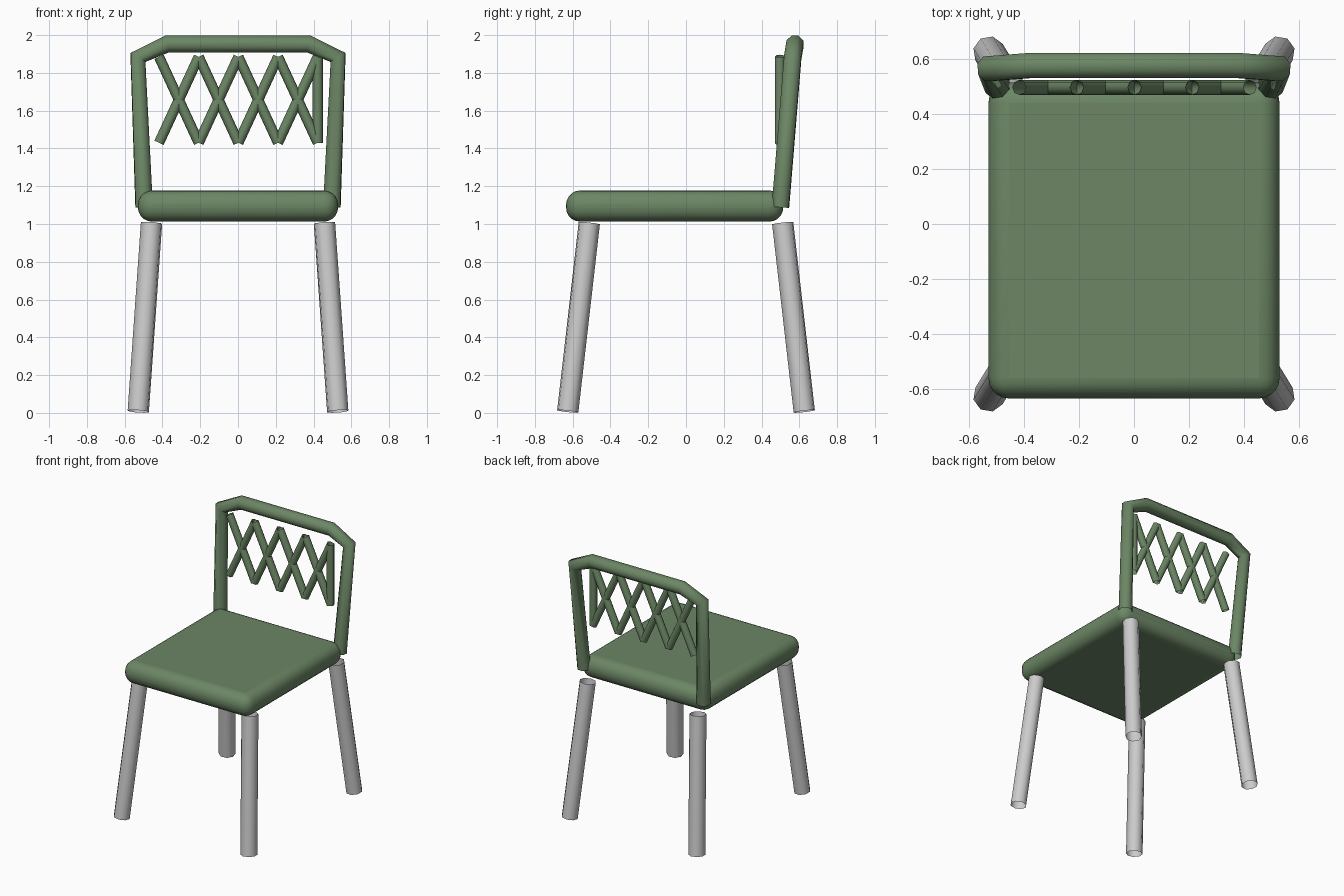
import bpy
import bmesh

if "Cube" in bpy.data.objects:
    bpy.data.objects.remove(bpy.data.objects["Cube"])

green = bpy.data.materials.new("green_paint")
green.diffuse_color = (0.15, 0.24, 0.13, 1)
green.use_nodes = True
green.node_tree.nodes["Principled BSDF"].inputs["Base Color"].default_value = green.diffuse_color


def tube(name, paths, radius, mat=None):
    """Eight-sided round tube along one or more polylines, converted to mesh."""
    cu = bpy.data.curves.new(name, 'CURVE')
    cu.dimensions = '3D'
    cu.bevel_depth = radius
    cu.bevel_resolution = 2
    for pts in paths:
        sp = cu.splines.new('POLY')
        sp.points.add(len(pts) - 1)
        for p, co in zip(sp.points, pts):
            p.co = (*co, 1)
    ob = bpy.data.objects.new(name, cu)
    bpy.context.collection.objects.link(ob)
    if mat:
        cu.materials.append(mat)
    bpy.ops.object.select_all(action='DESELECT')
    ob.select_set(True)
    bpy.context.view_layer.objects.active = ob
    bpy.ops.object.convert(target='MESH')
    bpy.ops.object.shade_smooth_by_angle(angle=0.9)
    return bpy.context.object


# Seat: cushion-like slab with rounded edges
bpy.ops.mesh.primitive_cube_add(size=1, location=(0, -0.06, 1.095))
seat = bpy.context.object
seat.name = "seat"
seat.scale = (1.06, 1.15, 0.165)
bpy.ops.object.transform_apply(location=False, rotation=False, scale=True)
bev = seat.modifiers.new("round", 'BEVEL')
bev.width = 0.075
bev.segments = 5
seat.data.materials.append(green)
bpy.ops.object.shade_smooth_by_angle(angle=0.7)

# Splayed legs
for side, sx in (("left", -1), ("right", 1)):
    for end, sy in (("front", -1), ("rear", 1)):
        tube(f"{end}_{side}_leg",
             [[(sx * 0.528, sy * 0.626, 0.008), (sx * 0.458, sy * 0.512, 1.004)]],
             0.058)

# Backrest frame: one bent tube
half = [(0.497, 0.5, 1.09), (0.53, 0.565, 1.882), (0.375, 0.577, 1.953)]
frame = [(-x, y, z) for x, y, z in half] + half[::-1]
tube("backrest_frame", [frame], 0.049, green)

# Lattice: four crosses closed by one upright on the right
xs = [-0.418 + 0.21 * i for i in range(5)]
y, lo, hi = 0.497, 1.43, 1.885
bars = []
for a, b in zip(xs, xs[1:]):
    bars.append([(a, y, lo), (b, y, hi)])
    bars.append([(a, y, hi), (b, y, lo)])
bars.append([(xs[-1], y, lo), (xs[-1], y, hi)])
tube("backrest_lattice", bars, 0.027, green)
